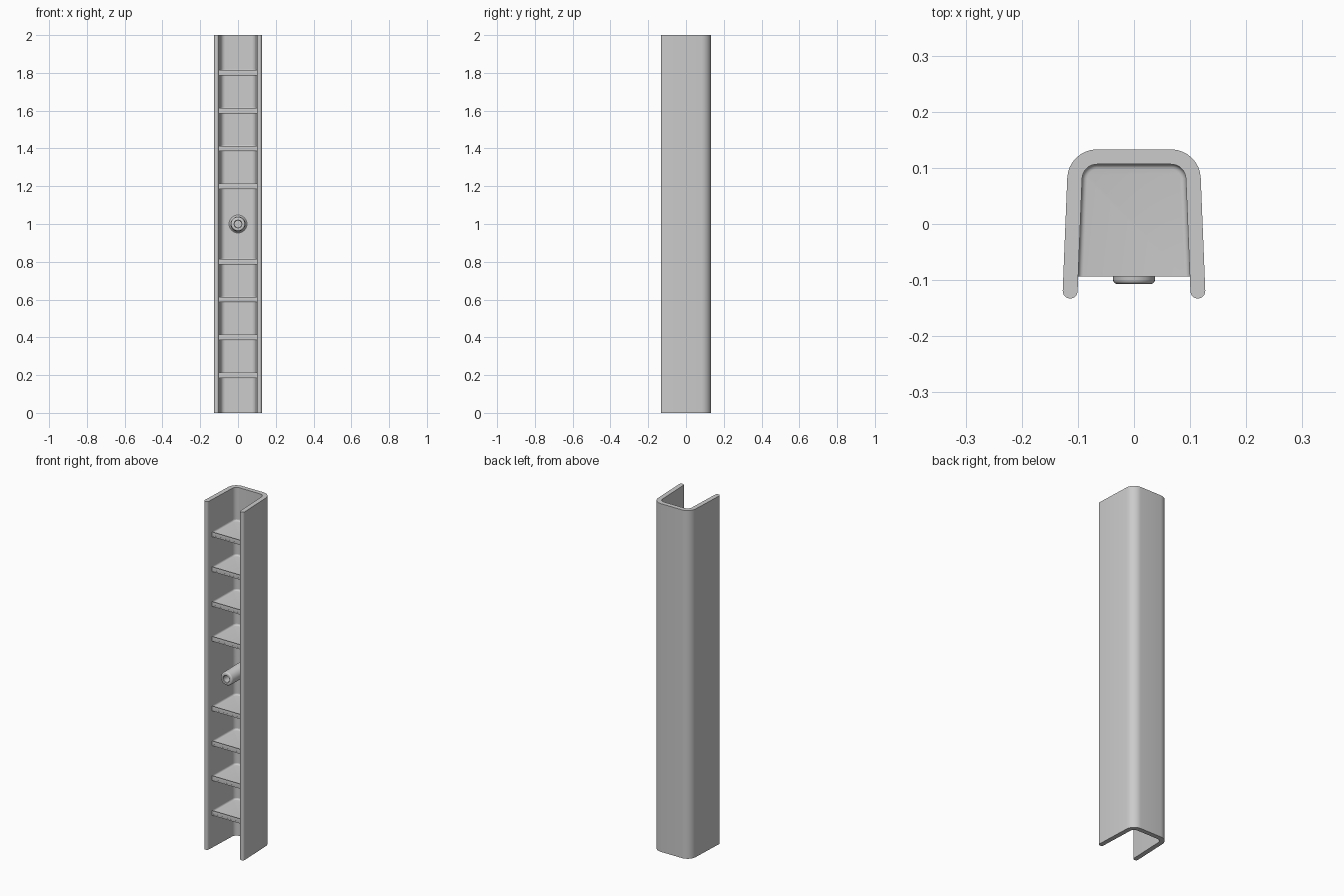
import bpy, bmesh
from math import sin, cos, pi, radians

if "Cube" in bpy.data.objects:
    bpy.data.objects.remove(bpy.data.objects["Cube"])

HEIGHT = 2.0
DRAFT = radians(2.3)           # the side walls splay out towards the front
CX, CY = 0.066, 0.08           # centre of the rounded back corner
R_OUT, R_IN = 0.053, 0.0265
RIB_FRONT = 0.1745             # rib length along the wall from the corner


def half_path(r, length, steps=8):
    """Right half of a U at distance r from the corner centre, back to front."""
    angles = [pi / 2 + (DRAFT - pi / 2) * i / steps for i in range(steps + 1)]
    pts = [(CX + r * cos(a), CY + r * sin(a)) for a in angles]
    x, y = pts[-1]
    return pts + [(x + sin(DRAFT) * length, y - cos(DRAFT) * length)]


def mirrored(pts):
    return [(-x, y) for x, y in reversed(pts)]


def loft(name, loops, cap=True):
    """Skin a list of closed loops of 3D points."""
    bm = bmesh.new()
    rows = [[bm.verts.new(p) for p in loop] for loop in loops]
    n = len(rows[0])
    for a, b in zip(rows, rows[1:]):
        for i in range(n):
            j = (i + 1) % n
            bm.faces.new((a[i], a[j], b[j], b[i]))
    if cap:
        bm.faces.new(rows[0])
        bm.faces.new(rows[-1])
    bmesh.ops.recalc_face_normals(bm, faces=bm.faces)
    mesh = bpy.data.meshes.new(name)
    bm.to_mesh(mesh)
    bm.free()
    ob = bpy.data.objects.new(name, mesh)
    bpy.context.collection.objects.link(ob)
    bpy.ops.object.select_all(action='DESELECT')
    ob.select_set(True)
    bpy.context.view_layer.objects.active = ob
    bpy.ops.object.shade_smooth_by_angle(angle=radians(35))
    return ob


def lathe(name, profile, z, n=32):
    """Revolve (radius, y) points about an axis parallel to y."""
    return loft(name, [[(r * cos(2 * pi * i / n), y, z + r * sin(2 * pi * i / n))
                        for i in range(n)] for r, y in profile])


# channel shell: outer U, rounded lips, inner U
outer, inner = half_path(R_OUT, 0.2014), half_path(R_IN, 0.2014)
(x0, y0), (x1, y1) = outer[-1], inner[-1]
mx, my, tip = (x0 + x1) / 2, (y0 + y1) / 2, (R_OUT - R_IN) / 2
lip = [(mx + tip * cos(DRAFT - pi * i / 10), my + tip * sin(DRAFT - pi * i / 10))
       for i in range(1, 10)]
right = outer + lip + inner[::-1]
section = right + mirrored(right)
loft("channel_shell", [[(x, y, z) for x, y in section] for z in (0, HEIGHT)])


# cross ribs: drafted plates with small fillets where they meet the walls
def rib(name, z):
    fillet = 0.009
    levels = [(-0.002, fillet)]
    levels += [(fillet * (1 - cos(a)), fillet * (1 - sin(a)))
               for a in (pi / 8 * i for i in range(5))]
    loops = []
    for side in (1, -1):
        part = []
        for inset, rise in levels:
            half = half_path(R_IN - inset, RIB_FRONT)
            outline = half + mirrored(half)
            part.append([(x, y, z + side * (0.005 + 0.015 * (y + 0.094) + rise))
                         for x, y in outline])
        loops += part[::-1] if side == 1 else part[::-1][::-1]
    # order: top plate -> top wall edge -> bottom wall edge -> bottom plate
    return loft(name, loops)


ribs = {}
for i in range(1, 10):
    ribs[i] = rib(f"cross_rib_{i}", 0.2 * i)

# hollow round screw boss on the middle rib
arc = [(0.0295 + 0.008 * cos(pi / 8 * i), -0.099 - 0.008 * sin(pi / 8 * i)) for i in range(5)]
lathe("screw_boss", [(0.049, 0.1075), (0.043, 0.1035), (0.040, 0.096)] + arc +
      [(0.021, -0.107), (0.019, -0.105), (0.018, 0.08)], 1.0)

# clear the middle rib out of the boss bore
cutter = lathe("boss_cutter", [(0.03, 0.2), (0.03, -0.2)], 1.0)
cutter.hide_render = True
cutter.hide_set(True)
cut = ribs[5].modifiers.new("bore", 'BOOLEAN')
cut.operation = 'DIFFERENCE'
cut.object = cutter
cut.solver = 'EXACT'
